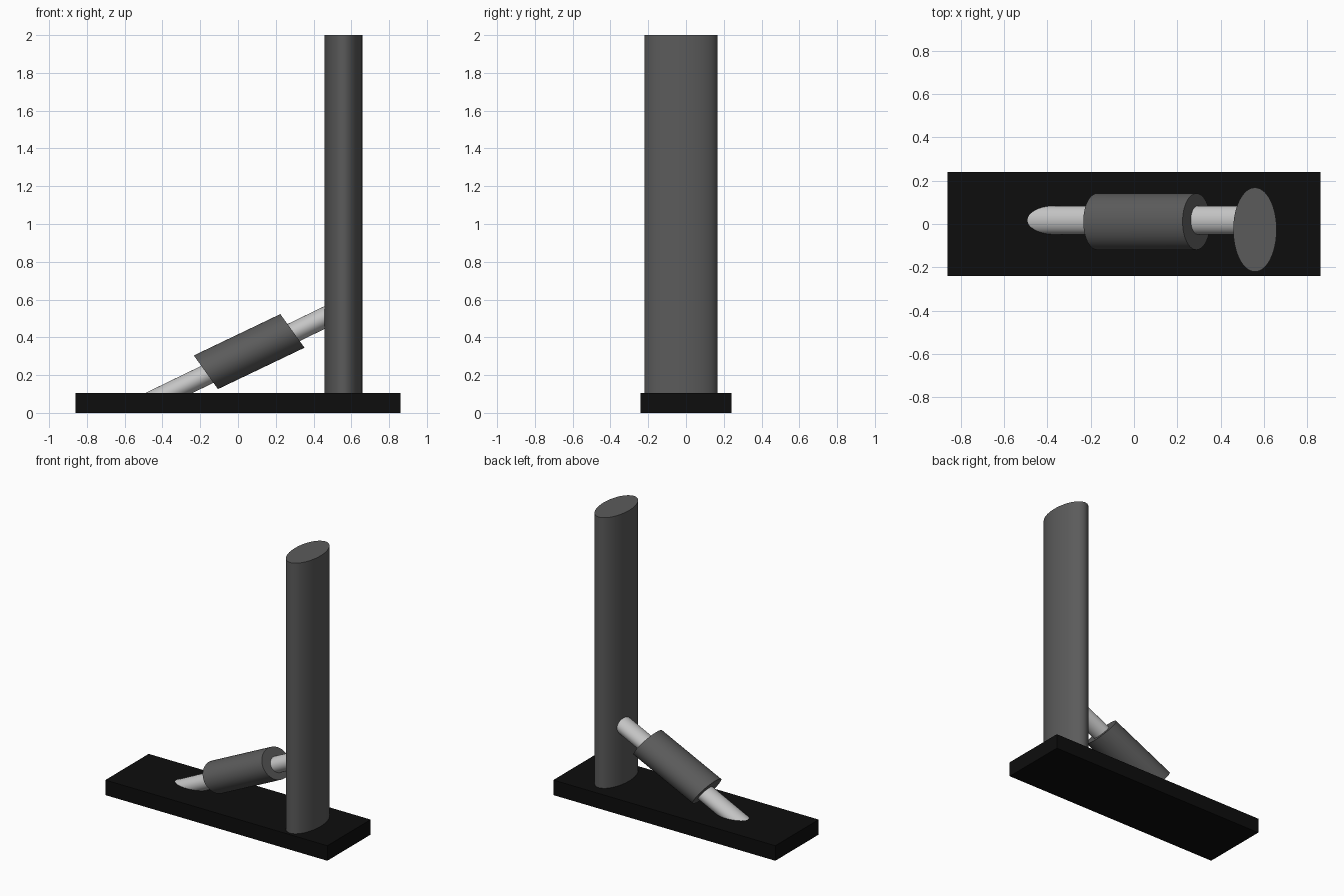
import bpy, bmesh, math
from mathutils import Vector

if "Cube" in bpy.data.objects:
    bpy.data.objects.remove(bpy.data.objects["Cube"])


def material(name, r, g, b):
    m = bpy.data.materials.new(name)
    m.diffuse_color = (r, g, b, 1)
    m.use_nodes = True
    m.node_tree.nodes["Principled BSDF"].inputs["Base Color"].default_value = m.diffuse_color
    return m


BLACK = material("black", 0.004, 0.004, 0.004)
GREY = material("dark grey", 0.105, 0.105, 0.105)
SILVER = material("light grey", 0.56, 0.56, 0.56)


def add_object(name, bm, mat):
    bmesh.ops.recalc_face_normals(bm, faces=bm.faces)
    mesh = bpy.data.meshes.new(name)
    bm.to_mesh(mesh)
    bm.free()
    mesh.materials.append(mat)
    ob = bpy.data.objects.new(name, mesh)
    bpy.context.collection.objects.link(ob)
    return ob


def cylinder(name, start, end, u, v, mat, sides=64):
    """Cylinder from start to end; u and v are the radius vectors of both caps."""
    bm = bmesh.new()
    u, v = Vector(u), Vector(v)
    rings = []
    for c in (Vector(start), Vector(end)):
        angles = [2 * math.pi * i / sides for i in range(sides)]
        rings.append([bm.verts.new(c + u * math.cos(a) + v * math.sin(a)) for a in angles])
    low, high = rings
    for i in range(sides):
        j = (i + 1) % sides
        bm.faces.new((low[i], low[j], high[j], high[i])).smooth = True
    bm.faces.new(low)
    bm.faces.new(high)
    ob = add_object(name, bm, mat)
    bpy.ops.object.select_all(action='DESELECT')
    ob.select_set(True)
    bpy.context.view_layer.objects.active = ob
    bpy.ops.object.shade_smooth_by_angle(angle=math.radians(35))
    return ob


# Flat base slab
bm = bmesh.new()
bmesh.ops.create_cube(bm, size=1)
bmesh.ops.scale(bm, vec=(1.72, 0.48, 0.105), verts=bm.verts)
bmesh.ops.translate(bm, vec=(0, 0, 0.0525), verts=bm.verts)
add_object("base", bm, BLACK)

# Tall oval column
cylinder("column", (0.558, -0.026, 0.1), (0.558, -0.026, 2.0),
         (0.1, 0, 0), (0, 0.194, 0), GREY)

# Slanted thin rod, its ends sunk in the base and the column
cylinder("brace_rod", (-0.48, 0.018, 0.05), (0.56, 0.018, 0.554),
         (0.032, 0, -0.045), (0, 0.066, 0), SILVER)

# Thick skewed sleeve around the rod
cylinder("brace_sleeve", (-0.17, 0.011, 0.215), (0.288, 0.011, 0.434),
         (0.064, 0, -0.089), (0, 0.13, 0), GREY)
